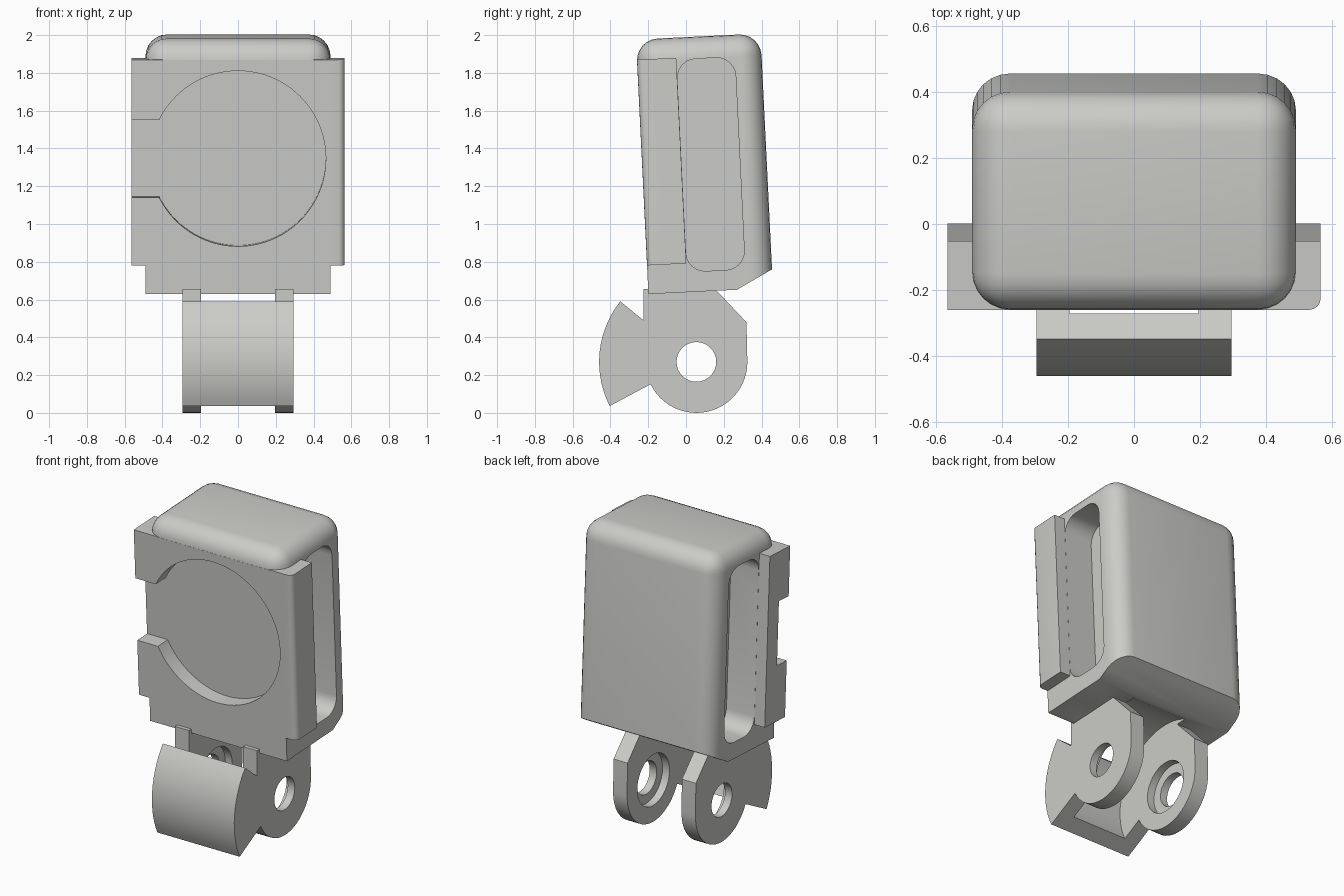
import bpy, bmesh, math
from math import pi, cos, sin
from mathutils import Matrix, Vector

if "Cube" in bpy.data.objects:
    bpy.data.objects.remove(bpy.data.objects["Cube"], do_unlink=True)

grey = bpy.data.materials.new("warm_grey")
grey.use_nodes = True
grey.diffuse_color = (0.6, 0.6, 0.58, 1)
grey.node_tree.nodes["Principled BSDF"].inputs["Base Color"].default_value = grey.diffuse_color

TILT = Matrix.Rotation(math.radians(2.8), 4, 'X')
PIVOT = (0.055, 0.27)


def prism(name, pts, lo, hi, axis='x', bevel=0, pick=None, segs=6):
    """Extrude a closed profile along x (points are y, z) or along y (points are x, z)."""
    bm = bmesh.new()
    place = (lambda p, t: (t, *p)) if axis == 'x' else (lambda p, t: (p[0], t, p[1]))
    ends = [[bm.verts.new(place(p, t)) for p in pts] for t in (lo, hi)]
    n = len(pts)
    bm.faces.new(ends[0])
    bm.faces.new(ends[1][::-1])
    for i in range(n):
        j = (i + 1) % n
        bm.faces.new((ends[0][j], ends[0][i], ends[1][i], ends[1][j]))
    bmesh.ops.recalc_face_normals(bm, faces=bm.faces)
    if bevel:
        edges = [e for e in bm.edges if pick(e.verts[0].co, e.verts[1].co)]
        bmesh.ops.bevel(bm, geom=edges, offset=bevel, segments=segs, profile=0.5, affect='EDGES')
    mesh = bpy.data.meshes.new(name)
    bm.to_mesh(mesh)
    bm.free()
    mesh.materials.append(grey)
    ob = bpy.data.objects.new(name, mesh)
    bpy.context.collection.objects.link(ob)
    return ob


def rect(a0, a1, b0, b1):
    return [(a0, b0), (a1, b0), (a1, b1), (a0, b1)]


def arc(c, r, start, end, n):
    angles = [math.radians(start + (end - start) * i / n) for i in range(n + 1)]
    return [(c[0] + r * cos(a), c[1] + r * sin(a)) for a in angles]


def circle(c, r, n=64):
    return arc(c, r, 0, 360, n)[:-1]


def rounded(a0, a1, b0, b1, r):
    corners = [(a1 - r, b1 - r), (a0 + r, b1 - r), (a0 + r, b0 + r), (a1 - r, b0 + r)]
    return [p for i, c in enumerate(corners) for p in arc(c, r, 90 * i, 90 * i + 90, 6)]


def combine(ob, other, op='DIFFERENCE'):
    mod = ob.modifiers.new("cut", 'BOOLEAN')
    mod.object, mod.operation, mod.solver = other, op, 'EXACT'
    bpy.context.view_layer.objects.active = ob
    bpy.ops.object.modifier_apply(modifier=mod.name)
    bpy.data.objects.remove(other, do_unlink=True)


def finish(ob):
    bpy.ops.object.select_all(action='DESELECT')
    ob.select_set(True)
    bpy.context.view_layer.objects.active = ob
    bpy.ops.object.shade_smooth_by_angle(angle=math.radians(30))


# Housing with rounded top and upright corners, chamfered underside
FRONT, BACK, TOP, BASE = -0.168, 0.492, 1.987, 0.638
shell = [(FRONT, BASE), (0.302, BASE), (BACK, 0.737), (BACK, TOP), (FRONT, TOP)]
housing = prism("housing", shell, -0.49, 0.49, bevel=0.115,
                pick=lambda a, b: max(a.z, b.z) > 1.9)

# Square front plate and side wings
combine(housing, prism("plate", rect(FRONT, 0.04, BASE, 1.878), -0.49, 0.49), 'UNION')
combine(housing, prism("wing_right", rect(FRONT, 0.04, 0.79, 1.88), -0.565, -0.4), 'UNION')
combine(housing, prism("wing_left", rect(FRONT, 0.04, 0.79, 1.88), 0.4, 0.565, bevel=0.035, segs=4,
                       pick=lambda a, b: min(a.x, b.x) > 0.5 and max(a.y, b.y) < 0), 'UNION')

# Round front recess with a notch out to the right edge
combine(housing, prism("recess", circle((0, 1.356), 0.465, 96), -0.4, FRONT + 0.1, 'y'))
combine(housing, prism("notch", rect(-0.7, -0.35, 1.15, 1.56), -0.4, FRONT + 0.1, 'y'))

# Long rounded pocket in each side
for side in (-1, 1):
    lo, hi = sorted((side * 0.29, side * 0.7))
    combine(housing, prism("pocket", rounded(0.041, 0.35, 0.745, 1.87, 0.1), lo, hi))

housing.data.transform(TILT)

# Hinge clearance under the housing
combine(housing, prism("clearance", circle(PIVOT, 0.42), -0.195, 0.195))
finish(housing)

# Hinge: two ears joined by a curved front guard
profile = [(-0.225, 0.655), (-0.225, 0.49)]
profile += arc(PIVOT, 0.515, 141.5, 207, 14)
profile += arc(PIVOT, 0.27, 206, 360, 24)
profile += [(0.32, 0.48), (0.15, 0.66)]
hinge = prism("hinge", profile, -0.295, 0.295)
combine(hinge, prism("gap", circle(PIVOT, 0.415), -0.195, 0.195))
combine(hinge, prism("gap_top", rect(-0.26, 0.4, 0.5, 0.8), -0.195, 0.195))

# Pin hole and inner counterbores
combine(hinge, prism("pin_hole", circle(PIVOT, 0.105, 32), -0.5, 0.5))
combine(hinge, prism("counterbore", circle(PIVOT, 0.165, 32), -0.245, 0.245))
finish(hinge)
